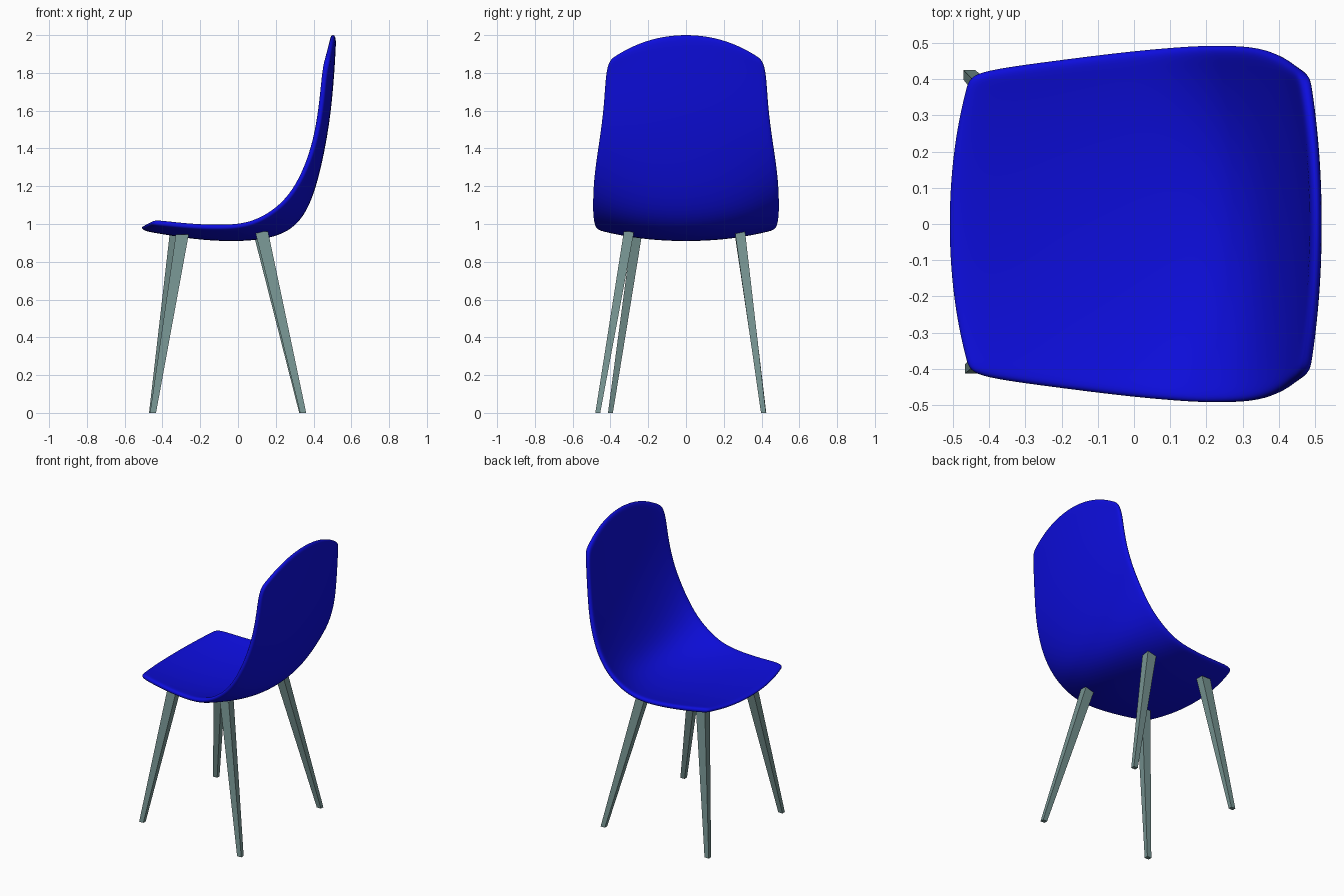
import bpy
import bmesh
from mathutils import Vector

default = bpy.data.objects.get("Cube")
if default:
    bpy.data.objects.remove(default, do_unlink=True)


def make_material(name, rgb):
    mat = bpy.data.materials.new(name)
    mat.use_nodes = True
    mat.diffuse_color = (*rgb, 1)
    mat.node_tree.nodes["Principled BSDF"].inputs["Base Color"].default_value = (*rgb, 1)
    return mat


def make_object(name, bm, mat):
    bmesh.ops.recalc_face_normals(bm, faces=bm.faces)
    mesh = bpy.data.meshes.new(name)
    bm.to_mesh(mesh)
    bm.free()
    mesh.materials.append(mat)
    obj = bpy.data.objects.new(name, mesh)
    bpy.context.collection.objects.link(obj)
    return obj


blue = make_material("blue shell", (0.004, 0.004, 0.72))
grey = make_material("grey green legs", (0.18, 0.29, 0.28))

# Seat shell, front to top: centre x, centre z, rim x, rim z, half width
sections = [
    (-0.515, 0.98, -0.455, 1.01, 0.41),
    (-0.42, 0.965, -0.38, 1.003, 0.43),
    (-0.25, 0.935, -0.23, 0.988, 0.45),
    (-0.05, 0.92, -0.06, 0.983, 0.472),
    (0.12, 0.928, 0.07, 1.0, 0.485),
    (0.25, 0.96, 0.18, 1.06, 0.493),
    (0.34, 1.04, 0.27, 1.14, 0.493),
    (0.4, 1.19, 0.345, 1.26, 0.487),
    (0.447, 1.4, 0.405, 1.42, 0.463),
    (0.478, 1.6, 0.435, 1.58, 0.44),
    (0.495, 1.8, 0.45, 1.72, 0.43),
    (0.502, 1.93, 0.46, 1.81, 0.423),
    (0.505, 2.01, 0.475, 1.87, 0.405),
]
across = [-1, -0.9, -0.7, -0.4, 0, 0.4, 0.7, 0.9, 1]

bm = bmesh.new()
rows = []
for cx, cz, rx, rz, width in sections:
    row = []
    for t in across:
        k = abs(t) ** 2.1
        row.append(bm.verts.new((cx + (rx - cx) * k, width * t, cz + (rz - cz) * k)))
    rows.append(row)
for a, b in zip(rows, rows[1:]):
    for i in range(len(across) - 1):
        bm.faces.new((a[i], a[i + 1], b[i + 1], b[i]))
shell = make_object("seat_shell", bm, blue)
solid = shell.modifiers.new("thickness", "SOLIDIFY")
solid.thickness = 0.034
solid.offset = 0
smooth = shell.modifiers.new("rounding", "SUBSURF")
smooth.levels = smooth.render_levels = 3
for poly in shell.data.polygons:
    poly.use_smooth = True


# Tapered, splayed four-sided legs
def make_leg(name, foot, top):
    bm = bmesh.new()
    rings = []
    for centre, hx, hy in ((foot, 0.016, 0.013), (top, 0.034, 0.027)):
        rings.append([bm.verts.new(Vector(centre) + Vector((sx * hx, sy * hy, 0)))
                      for sx, sy in ((-1, -1), (1, -1), (1, 1), (-1, 1))])
    low, high = rings
    bm.faces.new(low)
    bm.faces.new(high)
    for i in range(4):
        j = (i + 1) % 4
        bm.faces.new((low[i], low[j], high[j], high[i]))
    make_object(name, bm, grey)


make_leg("seat_front_leg_a", (-0.45, -0.4, 0), (-0.295, -0.26, 0.945))
make_leg("seat_front_leg_b", (-0.455, 0.412, 0), (-0.328, 0.285, 0.945))
make_leg("seat_rear_leg_a", (0.345, -0.467, 0), (0.125, -0.302, 0.96))
make_leg("seat_rear_leg_b", (0.34, 0.41, 0), (0.112, 0.285, 0.965))
